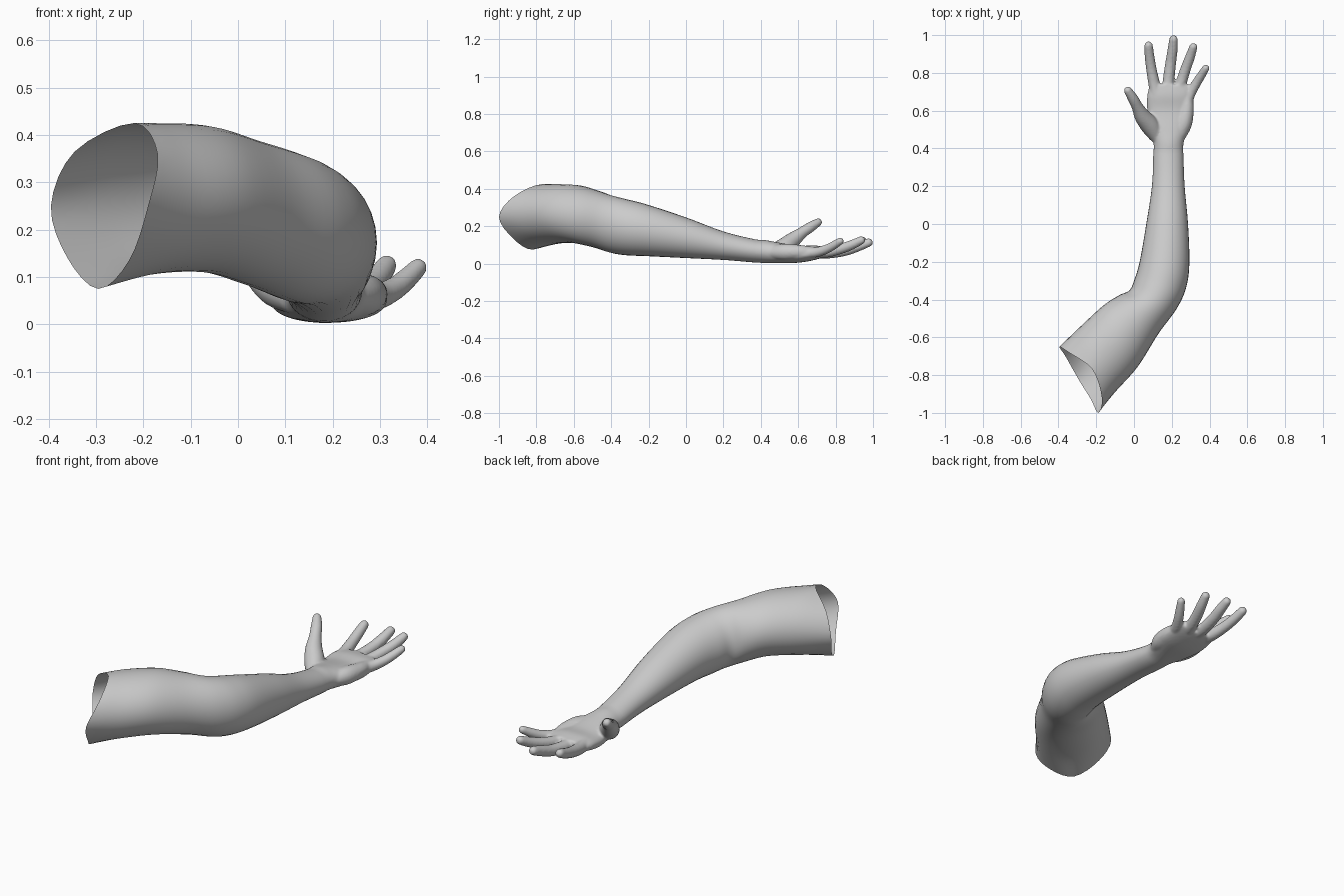
import bpy, bmesh, math
from mathutils import Vector

if "Cube" in bpy.data.objects:
    bpy.data.objects.remove(bpy.data.objects["Cube"])

skin = bpy.data.materials.new("matte grey")
skin.use_nodes = True
GREY = (0.6, 0.6, 0.6, 1)
skin.diffuse_color = GREY
skin.node_tree.nodes["Principled BSDF"].inputs["Base Color"].default_value = GREY

N, STEPS = 32, 6


def catmull(a, b, c, d, t):
    return 0.5 * (2 * b + (c - a) * t + (2 * a - 5 * b + 4 * c - d) * t * t
                  + (3 * b - a - 3 * c + d) * t ** 3)


def smooth_rows(rows, steps):
    """Spline between rows of points."""
    ext = [rows[0]] + rows + [rows[-1]]
    out = []
    for i in range(len(rows) - 1):
        for s in range(steps):
            out.append([catmull(*p, s / steps) for p in zip(*ext[i:i + 4])])
    return out + [rows[-1]]


def loft(bm, rows, caps):
    rings = [[bm.verts.new(p) for p in row] for row in rows]
    n = len(rows[0])
    for a, b in zip(rings, rings[1:]):
        for i in range(n):
            bm.faces.new((a[i], a[(i + 1) % n], b[(i + 1) % n], b[i]))
    if caps:
        bm.faces.new(rings[0][::-1])
        bm.faces.new(rings[-1])
    return rings


def section(lx, ly, rx, ry, lo, hi, power=1.0):
    """Rounded cross-section between a left and a right silhouette point."""
    c = Vector(((lx + rx) / 2, (ly + ry) / 2, (lo + hi) / 2))
    w = Vector(((rx - lx) / 2, (ry - ly) / 2, 0))
    row = []
    for i in range(N):
        a = 2 * math.pi * i / N
        u, v = (math.copysign(abs(f) ** power, f) for f in (math.cos(a), math.sin(a)))
        row.append(c + w * u + Vector((0, 0, (hi - lo) / 2 * v)))
    return row


def finger(bm, path):
    """Round tapering tube with a domed tip; path holds x, y, z, radius."""
    pts = [r[0] for r in smooth_rows([[Vector(p)] for p in path], 5)]
    pos, rad = [p.to_3d() for p in pts], [p[3] for p in pts]
    end, r0 = (pos[-1] - pos[-2]).normalized(), rad[-1]
    tip = pos[-1].copy()
    for k in range(1, 5):
        a = k * math.pi / 2 / 4.4
        pos.append(tip + end * r0 * math.sin(a))
        rad.append(r0 * math.cos(a))
    rows = []
    for i, p in enumerate(pos):
        d = (pos[min(i + 1, len(pos) - 1)] - pos[max(i - 1, 0)]).normalized()
        s = d.cross(Vector((0, 0, 1))).normalized()
        u = s.cross(d)
        rows.append([p + rad[i] * (s * math.cos(t) + u * math.sin(t))
                     for t in (2 * math.pi * j / 16 for j in range(16))])
    loft(bm, rows, True)


# Open shoulder end: a saddle-shaped rim
rim_pts = [Vector(p) for p in (
    (-.19, -1.0, .25), (-.17, -.92, .36), (-.22, -.77, .425), (-.345, -.68, .365),
    (-.395, -.65, .25), (-.36, -.705, .14), (-.295, -.82, .075), (-.23, -.925, .135))]
rim = [catmull(*(rim_pts[(i + k) % 8] for k in (-1, 0, 1, 2)), s / 4)
       for i in range(8) for s in range(4)]

# Upper arm, elbow, forearm, wrist and palm cross-sections
sections = [rim] + [section(*s) for s in (
    (-.27, -.53, -.10, -.89, .105, .425),
    (-.16, -.43, .02, -.755, .11, .42),
    (-.08, -.378, .13, -.58, .085, .39),
    (-.025, -.352, .225, -.45, .058, .365),
    (.0, -.30, .275, -.34, .045, .345),
    (.03, -.20, .293, -.21, .04, .315),
    (.065, .0, .286, .0, .03, .247),
    (.095, .20, .268, .20, .02, .172),
    (.102, .36, .262, .36, .007, .132),
    (.103, .43, .263, .43, .003, .125),
    (.085, .50, .285, .50, .003, .112, .9),
    (.070, .60, .311, .60, .005, .095, .85),
    (.070, .68, .315, .68, .018, .098, .85),
    (.085, .742, .300, .735, .035, .09, .85))]
rows = smooth_rows(sections, STEPS)

# Hand: palm, muscle pads, thumb and fingers fused into one skin
hb = bmesh.new()
loft(hb, rows[8 * STEPS:], True)
for path in (
    # thumb
    ((.125, .46, .06, .04), (.085, .52, .085, .05), (.045, .57, .125, .043),
     (.018, .62, .165, .031), (-.006, .665, .195, .028), (-.032, .706, .221, .022)),
    # little-finger pad
    ((.235, .46, .06, .035), (.262, .53, .062, .045), (.28, .61, .063, .037), (.28, .67, .063, .028)),
    # index
    ((.12, .66, .06, .032), (.107, .74, .062, .031), (.092, .82, .078, .028),
     (.082, .89, .10, .026), (.077, .944, .122, .023)),
    # middle
    ((.175, .66, .06, .032), (.183, .76, .058, .031), (.194, .85, .07, .029),
     (.204, .92, .092, .027), (.209, .977, .113, .023)),
    # ring
    ((.23, .66, .06, .032), (.248, .74, .06, .030), (.273, .82, .077, .028),
     (.297, .885, .10, .026), (.314, .937, .125, .022)),
    # little
    ((.272, .63, .06, .032), (.298, .69, .06, .028), (.33, .745, .075, .025),
     (.357, .788, .097, .023), (.380, .824, .12, .020)),
):
    finger(hb, path)
bmesh.ops.recalc_face_normals(hb, faces=hb.faces)
hand_mesh = bpy.data.meshes.new("hand")
hb.to_mesh(hand_mesh)
hb.free()
hand = bpy.data.objects.new("hand", hand_mesh)
bpy.context.collection.objects.link(hand)
rm = hand.modifiers.new("fuse", 'REMESH')
rm.mode, rm.voxel_size = 'VOXEL', 0.006
sm = hand.modifiers.new("soften", 'SMOOTH')
sm.factor, sm.iterations = 0.5, 8
fused = bpy.data.meshes.new_from_object(hand.evaluated_get(bpy.context.evaluated_depsgraph_get()))
bpy.data.objects.remove(hand)

# Cut the hand at the wrist and join it to the arm
bm = bmesh.new()
bm.from_mesh(fused)
bmesh.ops.bisect_plane(bm, geom=bm.verts[:] + bm.edges[:] + bm.faces[:], dist=1e-5,
                       plane_co=(0, .372, 0), plane_no=(0, 1, 0), clear_inner=True)
wrist = [e for e in bm.edges if e.is_boundary]
rings = loft(bm, rows[:9 * STEPS + 1], False)
last = rings[-1]
wrist += [bm.edges.get((last[i], last[(i + 1) % N])) for i in range(N)]
bmesh.ops.bridge_loops(bm, edges=wrist)
bmesh.ops.recalc_face_normals(bm, faces=bm.faces)
for f in bm.faces:
    f.smooth = True
mesh = bpy.data.meshes.new("arm")
bm.to_mesh(mesh)
bm.free()
mesh.materials.clear()
mesh.materials.append(skin)
arm = bpy.data.objects.new("arm", mesh)
bpy.context.collection.objects.link(arm)
